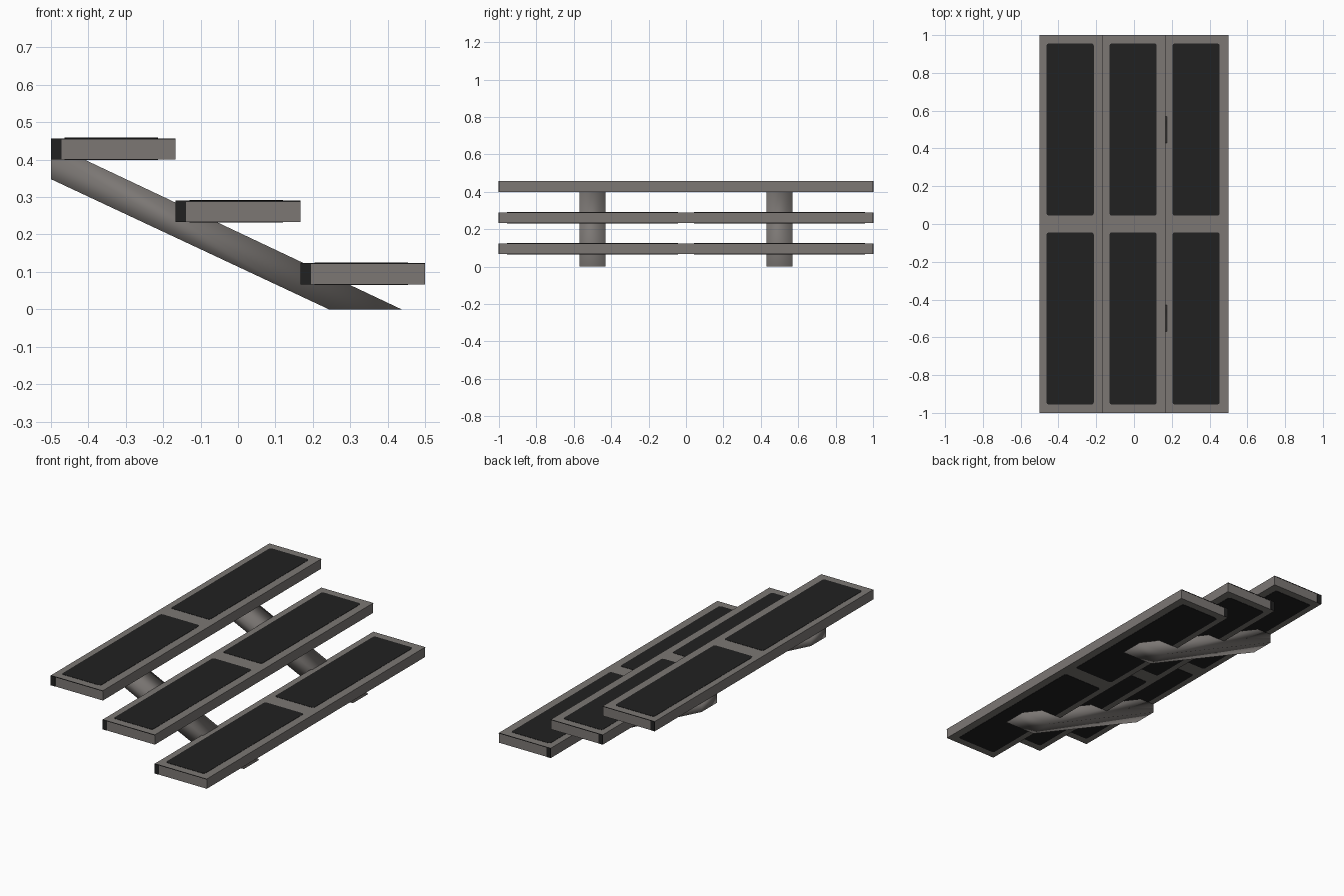
import bpy, bmesh

if "Cube" in bpy.data.objects:
    bpy.data.objects.remove(bpy.data.objects["Cube"])


def material(name, rgb):
    m = bpy.data.materials.new(name)
    m.diffuse_color = (*rgb, 1)
    m.use_nodes = True
    m.node_tree.nodes["Principled BSDF"].inputs["Base Color"].default_value = m.diffuse_color
    return m


GREY = material("warm grey metal", (0.2, 0.185, 0.175))
DARK = material("black tread", (0.015, 0.015, 0.015))


def finish(name, bm, mat, smooth=False):
    bmesh.ops.recalc_face_normals(bm, faces=bm.faces[:])
    me = bpy.data.meshes.new(name)
    bm.to_mesh(me)
    bm.free()
    me.materials.append(mat)
    for p in me.polygons:
        p.use_smooth = smooth
    ob = bpy.data.objects.new(name, me)
    bpy.context.collection.objects.link(ob)
    return ob


def box(name, lo, hi, mat, corner=0):
    bm = bmesh.new()
    bmesh.ops.create_cube(bm, size=1)
    for v in bm.verts:
        v.co = [(a + b) / 2 + c * (b - a) for a, b, c in zip(lo, hi, v.co)]
    if corner:  # round the upright corners
        up = [e for e in bm.edges if abs(e.verts[0].co.z - e.verts[1].co.z) > 1e-5]
        bmesh.ops.bevel(bm, geom=up, offset=corner, segments=2, profile=0.5, affect='EDGES')
    return finish(name, bm, mat)


def beam(name, y, half_width):
    # sloping side profile, flat at the floor and cut upright at the back
    profile = [(-0.5, 0.348), (0.243, 0), (0.437, 0), (-0.41, 0.4), (-0.43, 0.405), (-0.5, 0.405)]
    bm = bmesh.new()
    f = bm.faces.new([bm.verts.new((x, y - half_width, z)) for x, z in profile])
    r = bmesh.ops.extrude_face_region(bm, geom=[f])
    for v in r["geom"]:
        if isinstance(v, bmesh.types.BMVert):
            v.co.y += 2 * half_width
    return finish(name, bm, GREY, smooth=True)


WIDTH, THICK, T = 1 / 3, 0.057, 0.0015
for i in range(3):
    x0 = -0.5 + i * WIDTH
    z0 = 0.4 - i / 6
    z1 = z0 + THICK
    for side, y0 in (("front", -1), ("back", 0)):
        tag = f"{side}_{i + 1}"
        box(f"step_{tag}", (x0, y0, z0), (x0 + WIDTH, y0 + 1, z1), GREY)
        # dark grip panels on the top and the underside
        for face, z in (("top", z1), ("under", z0)):
            box(f"{face}_panel_{tag}", (x0 + 0.037, y0 + 0.044, z - T),
                (x0 + 0.287, y0 + 0.956, z + T), DARK, 0.012)
        # dark patch and thin trim on the outer end
        ye = -1 if side == "front" else 1
        box(f"end_patch_{tag}", (x0, ye - T, z0), (x0 + 0.028, ye + T, z1), DARK)
        box(f"end_trim_{tag}", (x0 + 0.028, ye - T, z1 - 0.003),
            (x0 + WIDTH, ye + T, z1), DARK)

# the two sloping support beams
for side, y in (("front", -0.5), ("back", 0.5)):
    beam(f"support_beam_{side}", y, 0.07)
